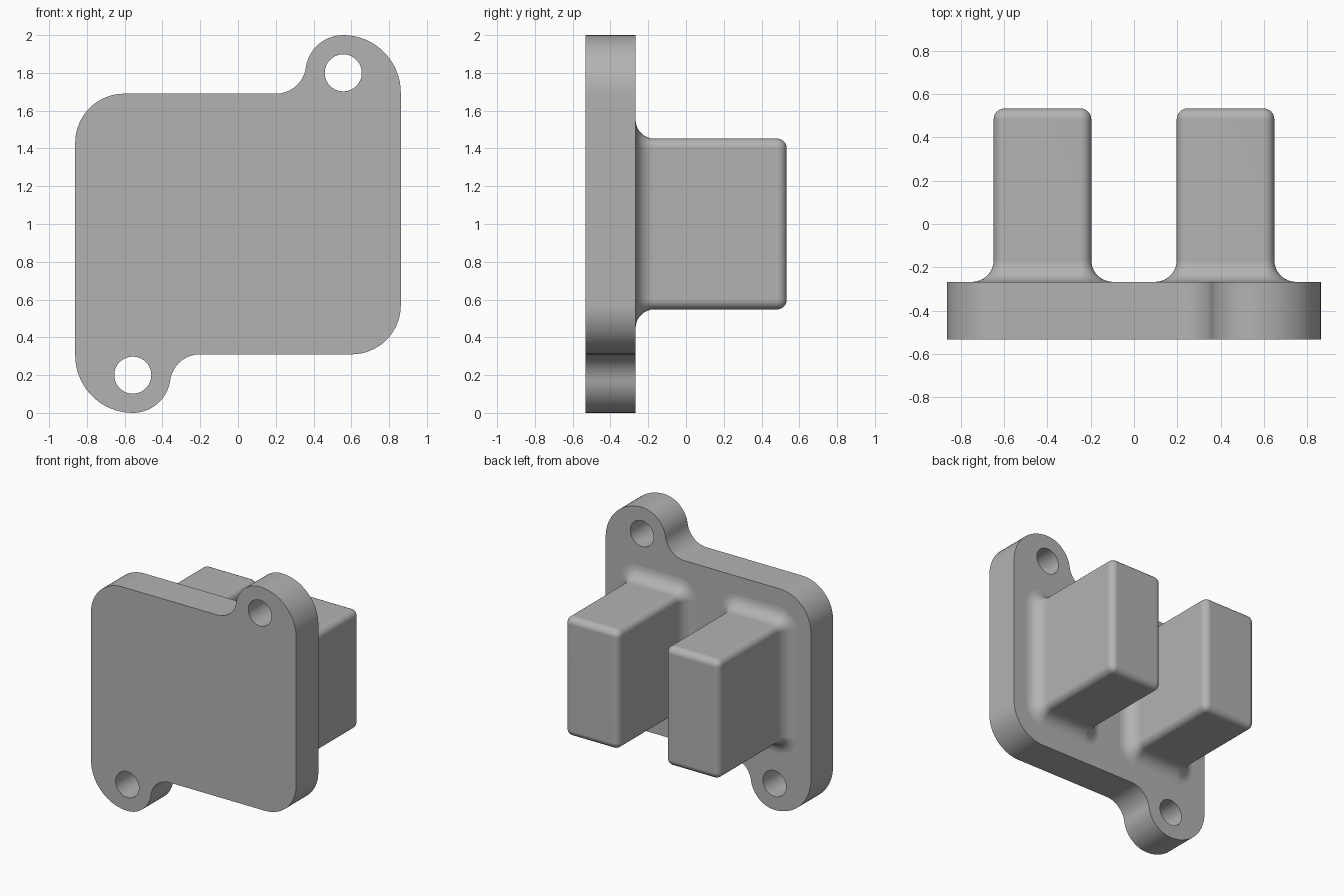
import bpy, bmesh
from math import sin, cos, pi, radians, atan2, sqrt

if "Cube" in bpy.data.objects:
    bpy.data.objects.remove(bpy.data.objects["Cube"], do_unlink=True)

grey = bpy.data.materials.new("plain grey")
grey.use_nodes = True
COLOUR = (0.45, 0.45, 0.45, 1)
grey.diffuse_color = COLOUR
grey.node_tree.nodes["Principled BSDF"].inputs["Base Color"].default_value = COLOUR

FRONT, BACK, TIP = -0.533, -0.267, 0.533   # y of the plate faces and post ends
MID = 1.0                                  # z of the plate centre


def arc(cx, cz, r, a0, a1, n=16):
    """Points along an arc in the xz plane, angles in degrees."""
    angles = [radians(a0 + (a1 - a0) * i / n) for i in range(n + 1)]
    return [(cx + r * cos(a), cz + r * sin(a)) for a in angles]


def finish(bm, name):
    bmesh.ops.recalc_face_normals(bm, faces=bm.faces)
    mesh = bpy.data.meshes.new(name)
    bm.to_mesh(mesh)
    bm.free()
    mesh.materials.append(grey)
    ob = bpy.data.objects.new(name, mesh)
    bpy.context.collection.objects.link(ob)
    bpy.ops.object.select_all(action='DESELECT')
    ob.select_set(True)
    bpy.context.view_layer.objects.active = ob
    bpy.ops.object.shade_smooth_by_angle(angle=radians(35))
    # keep the broad faces flat beside the rounded edges
    ob.modifiers.new("flat faces", 'WEIGHTED_NORMAL').keep_sharp = True
    return ob


# Mounting plate: half the outline, then the same turned by half a circle
W, H = 0.862, 0.69                         # half width and half height of the body
CORNER, EAR, BLEND, HOLE = 0.26, 0.2, 0.16, 0.098
ex, ez = 0.557, 1 - EAR                    # ear centre, relative to the plate centre
fz = H + BLEND
fx = ex - sqrt((EAR + BLEND) ** 2 - (fz - ez) ** 2)
tilt = atan2(ez - fz, ex - fx) * 180 / pi
big = W - ex                               # larger outer radius of the ear

half = arc(-W + CORNER, H - CORNER, CORNER, 180, 90)
half += arc(fx, fz, BLEND, -90, tilt)
half += arc(ex, ez, EAR, 180 + tilt, 90)[1:]
half += arc(ex, 1 - big, big, 90, 0)[1:]
outline = half + [(-x, -z) for x, z in half]
holes = [arc(s * ex, s * ez, HOLE, 0, 360, 40)[:-1] for s in (1, -1)]

bm = bmesh.new()
for loop in [outline] + holes:
    verts = [bm.verts.new((x, FRONT, MID + z)) for x, z in loop]
    for i, v in enumerate(verts):
        bm.edges.new((verts[i - 1], v))
bmesh.ops.triangle_fill(bm, edges=bm.edges[:], use_beauty=True)
result = bmesh.ops.extrude_face_region(bm, geom=bm.faces[:], use_keep_orig=True)
moved = [g for g in result["geom"] if isinstance(g, bmesh.types.BMVert)]
bmesh.ops.translate(bm, verts=moved, vec=(0, BACK - FRONT, 0))
finish(bm, "mounting_plate")

# Posts: rounded rectangles lofted through a root fillet and a rounded tip
HX, HZ, ROUND, FILLET, N = 0.225, 0.452, 0.05, 0.1, 8
quarter = [i / N * pi / 2 for i in range(N + 1)]
profile = [(FILLET, BACK - 0.02)]
profile += [(FILLET * (1 - sin(a)), BACK + FILLET * (1 - cos(a))) for a in quarter]
profile += [(ROUND * (cos(a) - 1), TIP - ROUND * (1 - sin(a))) for a in quarter]


def post(name, px):
    bm = bmesh.new()
    rings = []
    for grow, y in profile:
        ring = []
        for k, (sx, sz) in enumerate([(1, 1), (-1, 1), (-1, -1), (1, -1)]):
            ring += arc(px + sx * (HX - ROUND), MID + sz * (HZ - ROUND),
                        max(ROUND + grow, 0), 90 * k, 90 * k + 90, N)
        rings.append([bm.verts.new((x, y, z)) for x, z in ring])
    for a, b in zip(rings, rings[1:]):
        for i in range(len(a)):
            bm.faces.new((a[i - 1], a[i], b[i], b[i - 1]))
    bm.faces.new(rings[0])
    bm.faces.new(rings[-1])
    bmesh.ops.remove_doubles(bm, verts=bm.verts, dist=0.0001)
    finish(bm, name)


for side, sign in (("left", 1), ("right", -1)):
    post(side + "_post", sign * 0.422)
